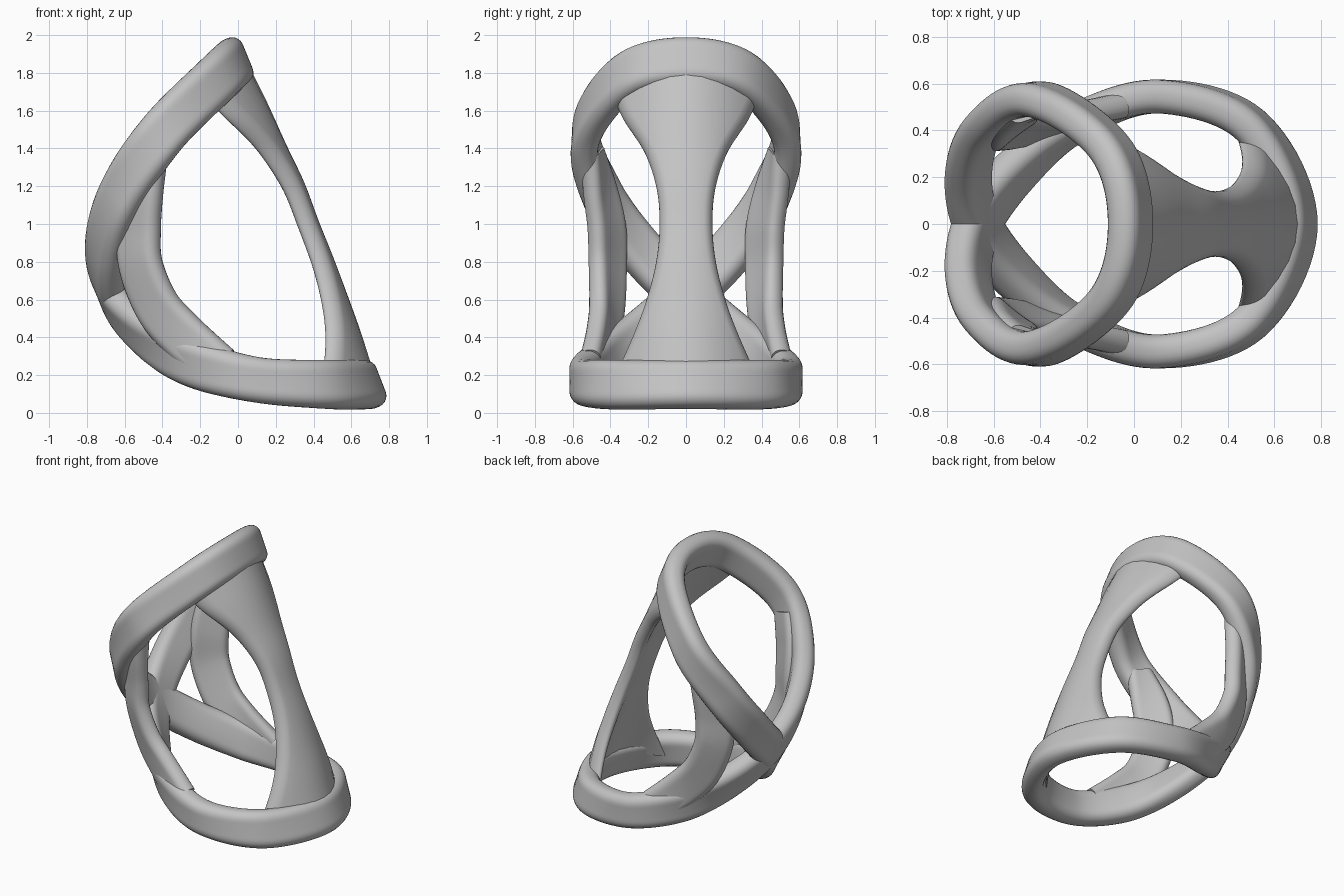
import bpy, bmesh, math
from mathutils import Vector

if "Cube" in bpy.data.objects:
    bpy.data.objects.remove(bpy.data.objects["Cube"])

grey = bpy.data.materials.new("light grey")
grey.diffuse_color = (0.55, 0.55, 0.55, 1)
grey.use_nodes = True
grey.node_tree.nodes["Principled BSDF"].inputs["Base Color"].default_value = grey.diffuse_color


def smooth_path(points, steps, closed):
    """Catmull-Rom interpolation of rows of any length."""
    n = len(points)
    out = []
    for i in range(n if closed else n - 1):
        ids = [i - 1, i, i + 1, i + 2]
        ids = [k % n if closed else max(0, min(n - 1, k)) for k in ids]
        for j in range(steps):
            t = j / steps
            w = (-t + 2*t*t - t**3, 2 - 5*t*t + 3*t**3,
                 t + 4*t*t - 3*t**3, -t*t + t**3)
            out.append([sum(wk * points[k][c] for wk, k in zip(w, ids)) / 2
                        for c in range(len(points[0]))])
    if not closed:
        out.append(list(points[-1]))
    return out


def section(hw, ht, r, bend):
    """Rounded strip outline: s runs across the width, t through the thickness."""
    pts = []
    corners = [(1, 1, 0), (-1, 1, 90), (-1, -1, 180), (1, -1, 270)]
    for k, (a, b, start) in enumerate(corners):
        for q in range(6):
            ang = math.radians(start + q * 18)
            pts.append((a * (hw - r) + r * math.cos(ang),
                        b * (ht - r) + r * math.sin(ang)))
        na, nb = corners[(k + 1) % 4][:2]
        if nb == b:                       # subdivide the long faces
            for q in range(1, 8):
                f = q / 8
                pts.append(((hw - r) * (a + (na - a) * f), b * ht))
    return [(s, t - bend * s * s) for s, t in pts]


def strip(name, rows, ht, r, bend=0, closed=False, steps=12):
    """Sweep a strip along rows of (x, y, z, normal xyz, half width)."""
    path = smooth_path(rows, steps, closed)
    n = len(path)
    bm = bmesh.new()
    loops = []
    for i, row in enumerate(path):
        a = path[(i - 1) % n] if closed else path[max(i - 1, 0)]
        b = path[(i + 1) % n] if closed else path[min(i + 1, n - 1)]
        tan = (Vector(b[:3]) - Vector(a[:3])).normalized()
        nor = Vector(row[3:6])
        nor = (nor - tan * nor.dot(tan)).normalized()
        side = nor.cross(tan)
        loops.append([bm.verts.new(Vector(row[:3]) + side * s + nor * t)
                      for s, t in section(row[6], ht, r, bend)])
    m = len(loops[0])
    for i in range(n if closed else n - 1):
        p, q = loops[i], loops[(i + 1) % n]
        for k in range(m):
            bm.faces.new((p[k], p[(k + 1) % m], q[(k + 1) % m], q[k]))
    if not closed:
        bm.faces.new(loops[0])
        bm.faces.new(loops[-1])
    bmesh.ops.recalc_face_normals(bm, faces=bm.faces)
    me = bpy.data.meshes.new(name)
    bm.to_mesh(me)
    bm.free()
    me.materials.append(grey)
    ob = bpy.data.objects.new(name, me)
    bpy.context.collection.objects.link(ob)
    bpy.context.view_layer.objects.active = ob
    ob.select_set(True)
    bpy.ops.object.shade_smooth_by_angle(angle=math.radians(40))
    ob.select_set(False)
    return ob


def flip(row):
    return (row[0], -row[1], row[2], row[3], -row[4], row[5], row[6])


# Figure-eight band: upper loop, crossing at the left, lower loop
W = 0.13
top = (-0.015, 0, 1.86, 0.93, 0, 0.38, W)
upper = [(-0.10, -0.32, 1.78, 0.65, -0.72, 0.25, W),
         (-0.40, -0.53, 1.48, 0, -1, 0, W),
         (-0.62, -0.44, 1.15, -0.6, -0.8, -0.05, W),
         (-0.705, -0.24, 0.86, -0.85, -0.45, -0.25, W)]
cross = (-0.67, 0, 0.62, -0.93, 0, -0.36, W)
lower = [(-0.50, 0.23, 0.42, -0.75, 0.5, -0.45, W),
         (-0.25, 0.43, 0.27, -0.4, 0.9, -0.25, W),
         (0.10, 0.545, 0.175, 0, 1, 0, 0.12),
         (0.50, 0.42, 0.15, 0.62, 0.78, 0.2, W)]
bottom = (0.69, 0, 0.15, 0.93, 0, 0.36, W)
half = [cross] + lower + [bottom]
band = ([top] + upper + half + [flip(p) for p in reversed(lower)] + [cross]
        + [flip(p) for p in reversed(upper)])
strip("figure_eight_band", band, 0.072, 0.062, closed=True)

# Waisted curved plate joining the loops on the right
T = 0.05
plate = [(x - T, 0, z, 0.92, 0, 0.4, w) for x, z, w in (
    (0.06, 1.82, 0.40), (0.16, 1.62, 0.33), (0.26, 1.40, 0.215),
    (0.355, 1.2, 0.155), (0.43, 1.0, 0.14), (0.51, 0.8, 0.16),
    (0.585, 0.6, 0.215), (0.65, 0.42, 0.29), (0.72, 0.2, 0.40))]
strip("waisted_plate", plate, T, 0.045, bend=1.4)

# Curved side struts between the loops
strut = [(-0.46, -0.50, 1.38, -0.3, -0.95, 0, 0.09),
         (-0.51, -0.46, 1.18, -0.5, -0.85, 0, 0.12),
         (-0.53, -0.425, 0.98, -0.6, -0.8, 0, 0.13),
         (-0.52, -0.42, 0.78, -0.6, -0.8, 0, 0.13),
         (-0.43, -0.425, 0.56, -0.55, -0.83, 0, 0.13),
         (-0.29, -0.45, 0.40, -0.45, -0.9, 0, 0.13),
         (-0.10, -0.50, 0.24, -0.2, -0.97, 0, 0.12)]
strip("front_strut", strut, 0.055, 0.05, bend=0.6)
strip("back_strut", [flip(p) for p in strut], 0.055, 0.05, bend=0.6)
